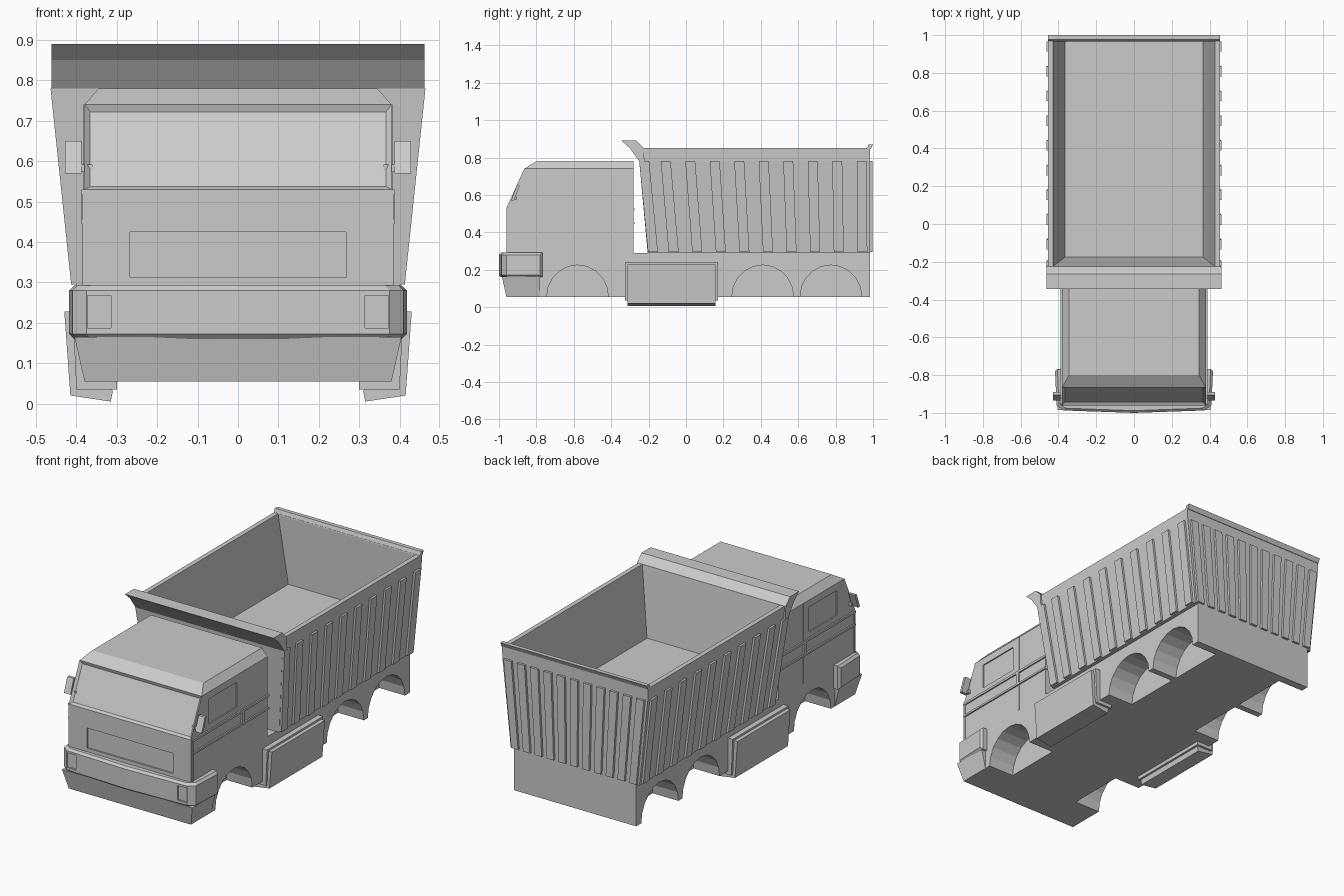
import bpy
import bmesh
from math import pi, sin, cos

cube = bpy.data.objects.get("Cube")
if cube:
    bpy.data.objects.remove(cube, do_unlink=True)

grey = bpy.data.materials.new("plain grey")
grey.use_nodes = True
grey.diffuse_color = (0.6, 0.6, 0.6, 1)
for node in grey.node_tree.nodes:
    if node.type == 'BSDF_PRINCIPLED':
        node.inputs["Base Color"].default_value = (0.6, 0.6, 0.6, 1)

SIDES = (("left", 1), ("right", -1))


def finish(name, bm):
    bmesh.ops.recalc_face_normals(bm, faces=bm.faces[:])
    mesh = bpy.data.meshes.new(name)
    bm.to_mesh(mesh)
    bm.free()
    mesh.materials.append(grey)
    obj = bpy.data.objects.new(name, mesh)
    bpy.context.scene.collection.objects.link(obj)
    return obj


def hull(name, points, inset=None):
    """Convex solid; inset = (face test, border, depth)."""
    bm = bmesh.new()
    for p in points:
        bm.verts.new(p)
    res = bmesh.ops.convex_hull(bm, input=bm.verts[:])
    junk = {g for g in res["geom_interior"] + res["geom_unused"]
            if isinstance(g, bmesh.types.BMVert)}
    if junk:
        bmesh.ops.delete(bm, geom=list(junk), context='VERTS')
    bmesh.ops.dissolve_limit(bm, angle_limit=0.01, verts=bm.verts[:], edges=bm.edges[:])
    bmesh.ops.recalc_face_normals(bm, faces=bm.faces[:])
    if inset:
        test, border, depth = inset
        faces = [f for f in bm.faces if test(f.normal)]
        bmesh.ops.inset_region(bm, faces=faces, thickness=border, depth=depth)
    return finish(name, bm)


def box(name, xs, ys, zs):
    return hull(name, [(x, y, z) for x in xs for y in ys for z in zs])


def prism(name, profile, x0, x1):
    """Extrude a (y, z) outline along x."""
    bm = bmesh.new()
    face = bm.faces.new([bm.verts.new((x0, y, z)) for y, z in profile])
    res = bmesh.ops.extrude_face_region(bm, geom=[face])
    for g in res["geom"]:
        if isinstance(g, bmesh.types.BMVert):
            g.co.x = x1
    return finish(name, bm)


def cut(obj, cutters):
    for c in cutters:
        mod = obj.modifiers.new("cut", 'BOOLEAN')
        mod.operation = 'DIFFERENCE'
        mod.solver = 'EXACT'
        mod.object = c
    graph = bpy.context.evaluated_depsgraph_get()
    mesh = bpy.data.meshes.new_from_object(obj.evaluated_get(graph))
    obj.modifiers.clear()
    obj.data = mesh
    for c in cutters:
        bpy.data.objects.remove(c, do_unlink=True)


# Chassis: solid core and side skirts with wheel arches
BASE, DECK, REAR = 0.055, 0.29, 0.985
box("chassis_core", (-0.22, 0.22), (-0.95, REAR), (BASE, DECK))
outline = [(REAR, DECK), (-0.95, DECK), (-0.95, BASE)]
for centre in (-0.58, 0.41, 0.775):
    for i in range(11):
        a = pi * (1 - i / 10)
        outline.append((centre + 0.165 * cos(a), BASE + 0.17 * sin(a)))
outline.append((REAR, BASE))
for side, s in SIDES:
    prism(side + "_chassis_skirt", outline, s * 0.22, s * 0.38)

# Front apron and bumper with headlight recesses
hull("front_apron", [(s * x, y, z) for s in (-1, 1) for x, z, ys in
                     ((0.38, BASE, (-0.96, -0.78)), (0.405, 0.165, (-0.985, -0.78)))
                     for y in ys])
plan = [(0, -1), (0.375, -0.987), (0.41, -0.96), (0.418, -0.78)]
bumper = hull("bumper", [(s * x * k, y + d, z) for s in (-1, 1) for x, y in plan
                         for z, k, d in ((0.16, 0.97, 0.012), (0.172, 1, 0),
                                         (0.28, 1, 0), (0.292, 0.97, 0.012))])
cut(bumper, [box("lamp_cutter", (s * 0.315, s * 0.373), (-1.1, -0.98), (0.187, 0.268))
             for _, s in SIDES])

# Cab with recessed windscreen, grille and side windows
cab_points = [(s * x, y, z) for s in (-1, 1) for x, y, z in (
    (0.38, -0.96, DECK), (0.38, -0.96, 0.53), (0.38, -0.865, 0.74), (0.38, -0.28, DECK),
    (0.38, -0.28, 0.74), (0.345, -0.80, 0.78), (0.345, -0.28, 0.78))]
cab = hull("cab", cab_points, (lambda n: n.y < -0.8 and n.z > 0.3, 0.02, -0.012))
cut(cab, [box("window_cutter", (s * 0.373, s * 0.5), (-0.80, -0.55), (0.56, 0.70))
          for _, s in SIDES]
    + [box("grille_cutter", (-0.267, 0.267), (-1.1, -0.952), (0.312, 0.425))])

for side, s in SIDES:
    # Cab side trim, door seam and mirrors
    trim = (s * 0.37, s * 0.388)
    box(side + "_upper_trim", trim, (-0.955, -0.275), (0.517, 0.53))
    box(side + "_lower_trim", trim, (-0.955, -0.275), (0.445, 0.456))
    box(side + "_door_trim", trim, (-0.515, -0.497), (0.45, 0.525))
    box(side + "_front_trim", (s * 0.37, s * 0.385), (-0.957, -0.945), (DECK, 0.53))
    box(side + "_door_seam", (s * 0.37, s * 0.382), (-0.504, -0.498), (DECK, 0.74))
    hull(side + "_mirror", [(s * x, y + d, z) for x in (0.388, 0.428) for d in (0, 0.016)
                            for y, z in ((-0.935, 0.57), (-0.905, 0.65))])
    box(side + "_mirror_arm", (s * 0.36, s * 0.395), (-0.925, -0.905), (0.573, 0.592))

    # Side tank: base block and hanging outer panel
    hull(side + "_tank", [(s * x, y, z) for y in (-0.325, 0.17) for x, z in (
        (0.30, 0.24), (0.41, 0.24), (0.40, 0.035), (0.30, 0.035))])
    hull(side + "_tank_panel", [(s * x, y, z) for y in (-0.313, 0.157) for x, z in (
        (0.38, 0.23), (0.43, 0.228), (0.415, 0.02), (0.315, 0.005), (0.31, 0.03))])

# Dump bed: tapered shell hollowed by a tapered cutter
bed = hull("dump_bed", [(s * x, y, z) for s in (-1, 1) for x, front, z in (
    (0.40, -0.205, DECK), (0.452, -0.25, 0.78), (0.455, -0.25, 0.85))
    for y in (front, REAR)])
cut(bed, [hull("bed_cutter", [(s * x, y, z) for s in (-1, 1) for x, front, z in (
    (0.365, -0.175, 0.47), (0.432, -0.227, 0.87)) for y in (front, 0.968)])])

# Flared front lip and tailgate lip
for name, width, section in (
        ("bed_front_flare", 0.462, ((-0.25, 0.78), (-0.30, 0.85), (-0.227, 0.85), (-0.222, 0.78))),
        ("bed_front_lip", 0.462, ((-0.30, 0.85), (-0.345, 0.89), (-0.265, 0.89), (-0.225, 0.85))),
        ("tailgate_lip", 0.455, ((0.967, 0.845), (0.977, 0.87), (1.0, 0.87), (0.988, 0.845)))):
    hull(name, [(x, y, z) for x in (-width, width) for y, z in section])

# Side ribs, leaning with the front wall and straightening towards the rear
RIB_BOTTOM, RIB_TOP = 0.295, 0.78
for side, s in SIDES:
    for i in range(10):
        y = -0.25 + 0.13 * i if i == 0 else -0.135 + 0.131 * (i - 1)
        lean = 0.045 * (1 - y) / 1.2
        hull(f"{side}_bed_rib_{i + 1}", [
            (s * (x + d), y + w + shift, z) for d in (-0.01, 0.012) for w in (0, 0.053)
            for x, shift, z in ((0.401, lean, RIB_BOTTOM), (0.452, 0, RIB_TOP))])

# Tailgate ribs fanning out with the taper
for i in range(11):
    x = (i - 5) * 0.0825
    hull(f"tailgate_rib_{i + 1}", [
        ((x + w) * k, y, z) for w in (-0.024, 0.024) for y in (0.975, 0.998)
        for k, z in ((0.89, RIB_BOTTOM), (1, RIB_TOP))])
